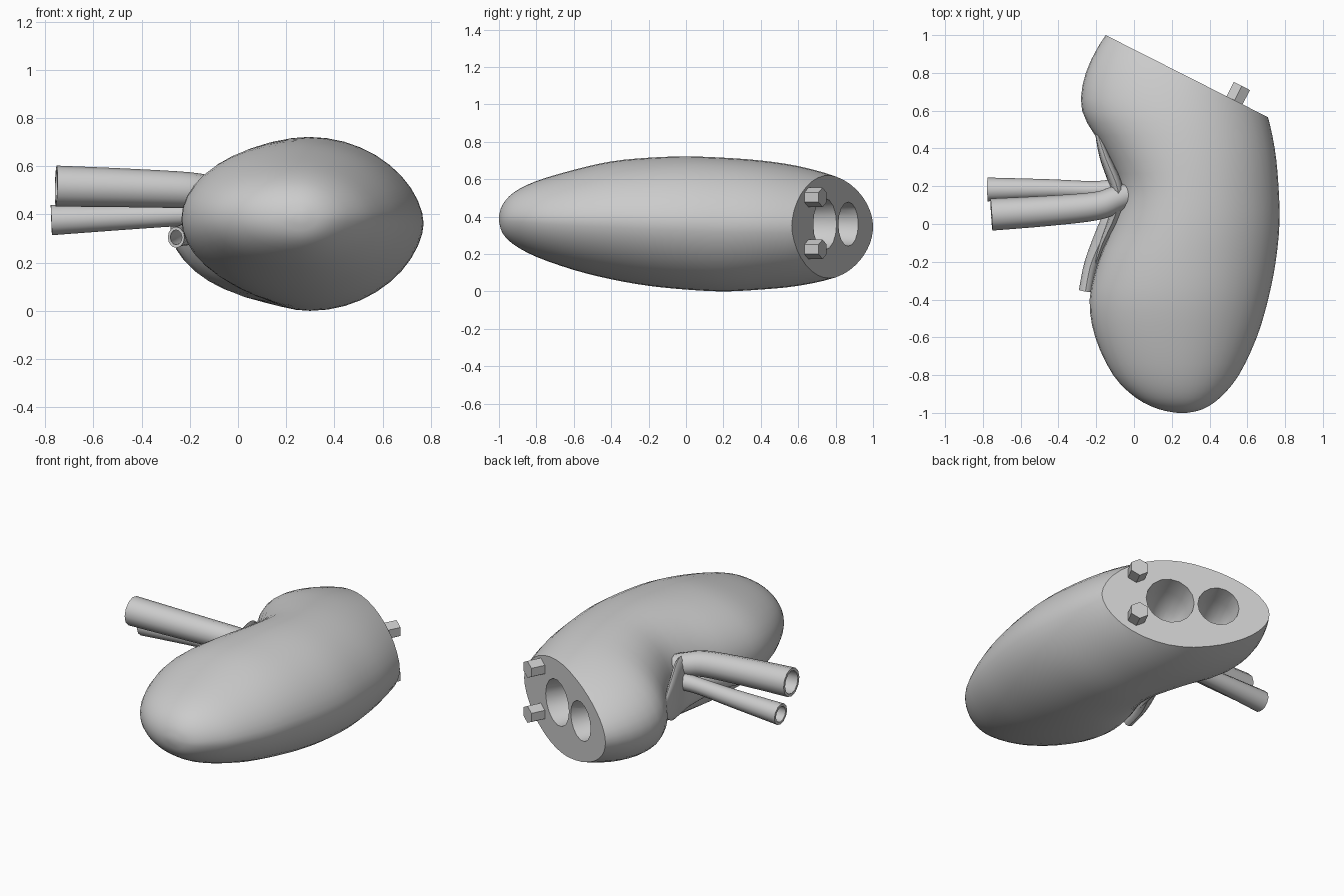
import bpy, bmesh, math
from mathutils import Vector

cube = bpy.data.objects.get("Cube")
if cube:
    bpy.data.objects.remove(cube)

grey = bpy.data.materials.new("matte grey")
grey.use_nodes = True
COLOUR = (0.6, 0.6, 0.6, 1)
grey.diffuse_color = COLOUR
grey.node_tree.nodes["Principled BSDF"].inputs["Base Color"].default_value = COLOUR


def finish(name, bm):
    bmesh.ops.recalc_face_normals(bm, faces=bm.faces)
    mesh = bpy.data.meshes.new(name)
    bm.to_mesh(mesh)
    bm.free()
    mesh.materials.append(grey)
    obj = bpy.data.objects.new(name, mesh)
    bpy.context.collection.objects.link(obj)
    smooth(obj)
    return obj


def smooth(obj):
    bpy.ops.object.select_all(action='DESELECT')
    bpy.context.view_layer.objects.active = obj
    obj.select_set(True)
    bpy.ops.object.shade_smooth_by_angle(angle=math.radians(35))


def skin(rings):
    """Skin a list of closed point rings and cap both ends."""
    bm = bmesh.new()
    loops = [[bm.verts.new(p) for p in ring] for ring in rings]
    sides = len(loops[0])
    for a, b in zip(loops, loops[1:]):
        for i in range(sides):
            j = (i + 1) % sides
            bm.faces.new((a[i], a[j], b[j], b[i]))
    bm.faces.new(loops[0])
    bm.faces.new(loops[-1])
    return bm


def turns(sides):
    return [2 * math.pi * i / sides for i in range(sides)]


def ellipse(c, u, v, sides):
    return [c + u * math.cos(a) + v * math.sin(a) for a in turns(sides)]


def spline(points, steps):
    """Catmull-Rom refinement of a list of equal-length tuples."""
    pts = [Vector(p) for p in points]
    pts = [pts[0]] + pts + [pts[-1]]
    out = []
    for a, b, c, d in zip(pts, pts[1:], pts[2:], pts[3:]):
        for s in range(steps):
            t = s / steps
            out.append(b + (c - a) * (t / 2) + (a * 2 - b * 5 + c * 4 - d) * (t * t / 2)
                       + (b * 3 - a - c * 3 + d) * (t ** 3 / 2))
    return out + [pts[-1]]


def tube(name, path, wall, sides=12, flat=1.0):
    """Open-ended vessel along (x, y, z, radius) points; the last point is the open end."""
    pts = spline(path, 4)
    rings = []
    for i, p in enumerate(pts):
        d = (pts[min(i + 1, len(pts) - 1)] - pts[max(i - 1, 0)]).to_3d().normalized()
        u = d.cross(Vector((0, 0, 1))).normalized()
        rings.append((p.to_3d(), u * p[3] * flat, u.cross(d) * p[3]))
    inner = [(c, u * wall, v * wall) for c, u, v in reversed(rings[len(rings) // 2:])]
    return finish(name, skin([ellipse(*r, sides) for r in rings + inner]))


def carve(target, cutter):
    cutter.hide_render = True
    mod = target.modifiers.new("carve", 'BOOLEAN')
    mod.operation, mod.solver, mod.object = 'DIFFERENCE', 'EXACT', cutter
    bpy.context.view_layer.objects.active = target
    bpy.ops.object.modifier_apply(modifier=mod.name)
    bpy.data.objects.remove(cutter)


def body_ring(y, x0, x1, z0, z1, sides=40):
    """Cross-section with its crest near the body's axis and a keener outer side."""
    crest = .4 * (x0 + x1) / 2 + .6 * .27
    ring = []
    for a in turns(sides):
        c, s = math.cos(a), math.sin(a)
        reach = x1 - crest if c > 0 else crest - x0
        lift = math.copysign(abs(s) ** (1.15 if c > 0 else 1), s)
        ring.append(Vector((crest + reach * c, y, (z0 + z1) / 2 + lift * (z1 - z0) / 2)))
    return ring


# Bean-shaped body: y, left edge, right edge, bottom, top
stations = [
    (-1.0, .23, .28, .375, .405), (-.98, .13, .365, .31, .465), (-.92, .01, .455, .25, .53),
    (-.8, -.11, .555, .185, .59), (-.6, -.205, .65, .115, .65), (-.4, -.235, .71, .065, .695),
    (-.2, -.19, .75, .03, .715), (0, -.11, .77, .01, .722), (.2, -.08, .765, 0, .715),
    (.4, -.165, .745, .01, .70), (.6, -.275, .70, .03, .67), (.8, -.255, .63, .075, .615),
    (1.0, -.15, .52, .16, .53), (1.1, -.04, .42, .24, .45)]
bm = skin([body_ring(*s) for s in spline(stations, 3)])

# Slanted flat cut across the back end
corner = Vector((-.15, 1.0, 0))
along = Vector((.85, -.43, 0)).normalized()
normal = Vector((.43, .85, 0)).normalized()
cut = bmesh.ops.bisect_plane(bm, geom=bm.verts[:] + bm.edges[:] + bm.faces[:],
                             plane_co=corner, plane_no=normal, clear_outer=True)
rim = [e for e in cut["geom_cut"] if isinstance(e, bmesh.types.BMEdge)]
bmesh.ops.contextual_create(bm, geom=rim)
body = finish("kidney_body", bm)

up = Vector((0, 0, 1))


def on_cut(distance, z, out):
    return corner + along * distance + normal * out + up * z


# Two tapering round cavities in the cut face: distance along cut, height, radius
for d, z, r in ((.57, .36, .138), (.293, .36, .118)):
    profile = ((.05, 1), (0, 1), (-.12, .9), (-.24, .65), (-.3, .35))
    cutter = finish("cavity_cutter", skin(
        [ellipse(on_cut(d, z, o), along * r * k, up * r * k, 16) for o, k in profile]))
    carve(body, cutter)
smooth(body)

# Two six-sided pegs on the cut face, ridge upward
for side, z in (("lower", .225), ("upper", .503)):
    finish(side + "_peg", skin([ellipse(on_cut(.765, z, o), up * .052, along * .055, 6)
                                for o in (-.04, .085)]))

# Flattened funnel lying in the hollow of the bean, leading to the drain tube
tube("funnel", [(-.2, .5, .37, .04), (-.155, .36, .37, .13), (-.085, .18, .37, .175),
                (-.095, .06, .36, .15), (-.165, -.1, .34, .08), (-.2, -.2, .32, .04)],
     .5, sides=16, flat=.22)
tube("drain_tube", [(-.06, .12, .36, .06), (-.12, .02, .35, .065), (-.18, -.1, .33, .055),
                    (-.23, -.22, .315, .045), (-.257, -.355, .305, .044)], .7, flat=.8)

# Large upper vessel and small lower vessel
tube("large_vessel", [(-.03, .155, .475, .06), (-.1, .13, .485, .07), (-.2, .095, .50, .075),
                      (-.45, .07, .51, .08), (-.755, .05, .518, .085)], .8)
tube("small_vessel", [(-.02, .17, .41, .045), (-.1, .185, .405, .05), (-.22, .18, .40, .047),
                      (-.45, .185, .39, .052), (-.775, .183, .377, .063)], .75)
